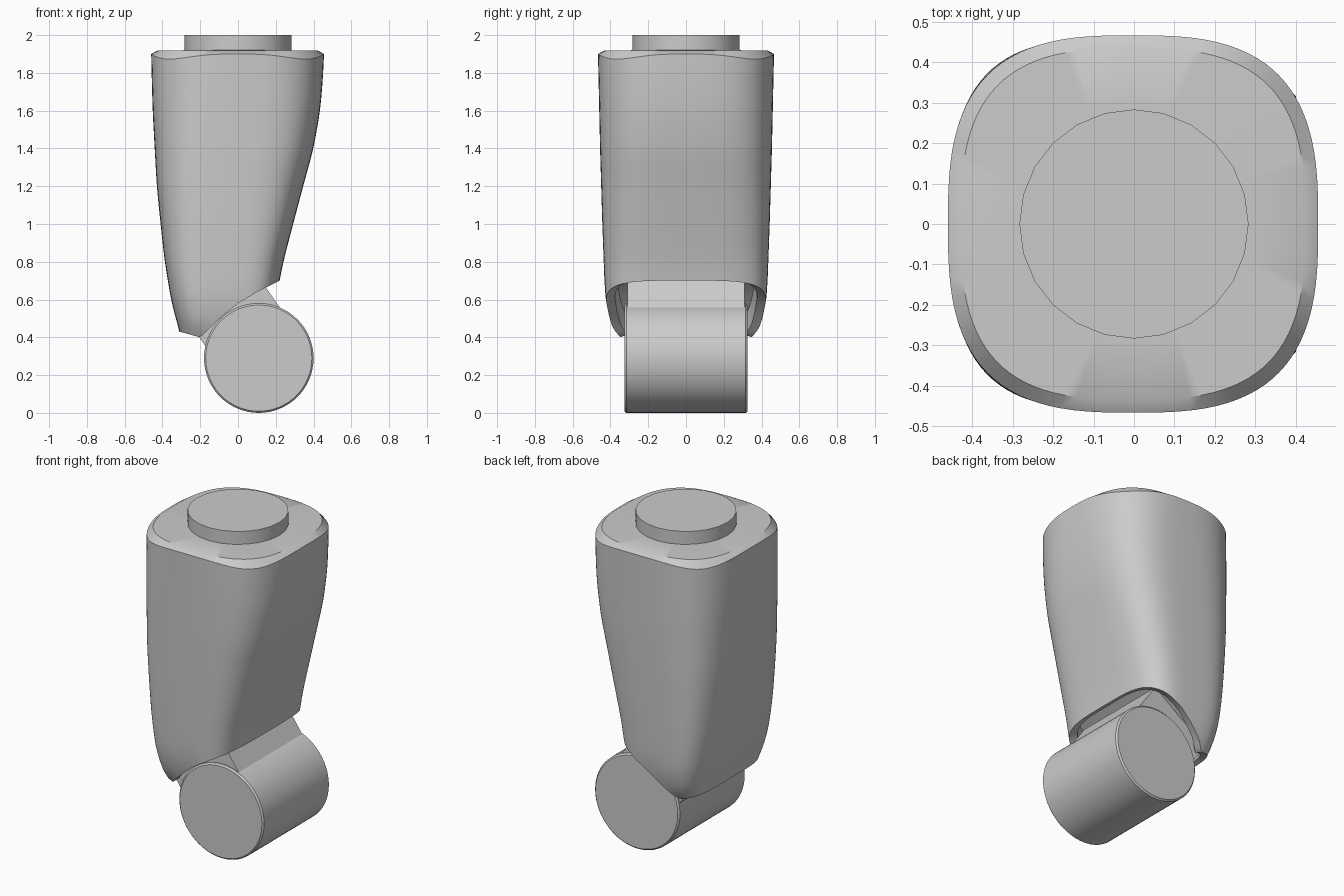
import bpy, bmesh, math
from mathutils import Matrix, Vector

cube = bpy.data.objects.get("Cube")
if cube:
    bpy.data.objects.remove(cube, do_unlink=True)

grey = bpy.data.materials.new("plain grey")
grey.use_nodes = True
grey.diffuse_color = (0.6, 0.6, 0.6, 1)
grey.node_tree.nodes["Principled BSDF"].inputs["Base Color"].default_value = (0.6, 0.6, 0.6, 1)


def finish(bm, name, angle=30):
    bmesh.ops.recalc_face_normals(bm, faces=bm.faces)
    mesh = bpy.data.meshes.new(name)
    bm.to_mesh(mesh)
    bm.free()
    mesh.materials.append(grey)
    obj = bpy.data.objects.new(name, mesh)
    bpy.context.collection.objects.link(obj)
    bpy.ops.object.select_all(action='DESELECT')
    obj.select_set(True)
    bpy.context.view_layer.objects.active = obj
    bpy.ops.object.shade_smooth_by_angle(angle=math.radians(angle))
    return obj


def lerp(points, t):
    """Piecewise linear curve, clamped at both ends."""
    if t <= points[0][0]:
        return points[0][1]
    for (a, u), (b, v) in zip(points, points[1:]):
        if t <= b:
            return u + (v - u) * (t - a) / (b - a)
    return points[-1][1]


def smooth(points, t, r=0.06):
    return sum(lerp(points, t + r * k / 2) for k in range(-2, 3)) / 5


# Side profiles of the leg shell by height, and its lower edge by x
OUTER = [(0.4, -0.30), (0.5, -0.33), (0.6, -0.355), (0.8, -0.388), (1.0, -0.41),
         (1.2, -0.43), (1.6, -0.452), (1.9, -0.46)]
INNER = [(0.4, 0.17), (0.7, 0.22), (0.8, 0.24), (1.0, 0.292), (1.2, 0.345),
         (1.4, 0.40), (1.6, 0.435), (1.75, 0.448), (1.9, 0.456)]
DEPTH = [(0.4, 0.355), (0.45, 0.388), (0.5, 0.405), (0.6, 0.425), (0.7, 0.432),
         (1.0, 0.443), (1.4, 0.455), (1.9, 0.466)]
EDGE = [(-0.4, 0.45), (-0.31, 0.43), (-0.2, 0.40), (-0.1, 0.50), (0, 0.58),
        (0.1, 0.64), (0.22, 0.70)]


def shell_point(angle, z, scale=1, lift=0):
    lo, hi = smooth(OUTER, z), smooth(INNER, z)
    n = lerp([(0.5, 4.2), (1.9, 2.9)], z)
    c, s = math.cos(angle), math.sin(angle)
    x = math.copysign(abs(c) ** (2 / n), c) * (hi - lo) / 2
    y = math.copysign(abs(s) ** (2 / n), s) * lerp(DEPTH, z)
    return Vector(((lo + hi) / 2 + x * scale, y * scale, z + lift))


# Leg shell: wavy upper rim, slanted lower edge with a recess
SIDES, LEVELS = 96, 30
bm = bmesh.new()
columns = []
for i in range(SIDES):
    a = 2 * math.pi * i / SIDES
    low = 0.55
    for _ in range(30):
        low += 0.5 * (lerp(EDGE, shell_point(a, low).x) - low)
    top = 1.90 - 0.027 * math.sin(2 * a) ** 2
    column = [shell_point(a, low, 0.86, 0.10), shell_point(a, low, 0.89, 0.012)]
    column += [shell_point(a, low + (top - low) * k / LEVELS) for k in range(LEVELS + 1)]
    for scale, height in ((0.93, 1.918), (0.6, 1.92)):
        p = shell_point(a, top, scale)
        p.z = height
        column.append(p)
    columns.append([bm.verts.new(p) for p in column])
for a, b in zip(columns, columns[1:] + columns[:1]):
    for k in range(len(a) - 1):
        bm.faces.new((a[k], b[k], b[k + 1], a[k + 1]))
bm.faces.new([c[-1] for c in columns])
hub = bm.verts.new((-0.05, 0, 0.66))
for a, b in zip(columns, columns[1:] + columns[:1]):
    bm.faces.new((a[0], hub, b[0]))
finish(bm, "leg_shell", 32)

# Round peg on top
bm = bmesh.new()
bmesh.ops.create_cone(bm, cap_ends=True, segments=24, radius1=0.283, radius2=0.283, depth=0.12,
                      matrix=Matrix.Translation((0, 0, 1.94)))
finish(bm, "top_peg")

# Knee roller with slightly bevelled ends
bm = bmesh.new()
bmesh.ops.create_cone(bm, cap_ends=True, segments=64, radius1=0.29, radius2=0.29, depth=0.65,
                      matrix=Matrix.Translation((0.11, 0, 0.29)) @ Matrix.Rotation(math.pi / 2, 4, 'X'))
rims = [e for e in bm.edges if abs(e.verts[0].co.y - e.verts[1].co.y) < 0.01]
bmesh.ops.bevel(bm, geom=rims, offset=0.009, segments=1, affect='EDGES')
finish(bm, "knee_roller")

# Tilted neck block joining roller and shell
bm = bmesh.new()
place = (Matrix.Translation((0.11, 0, 0.29)) @ Matrix.Rotation(math.radians(-35), 4, 'Y')
         @ Matrix.Translation((0.025, 0, 0.21)) @ Matrix.Diagonal((0.44, 0.62, 0.30, 1)))
bmesh.ops.create_cube(bm, size=1, matrix=place)
finish(bm, "knee_neck")
